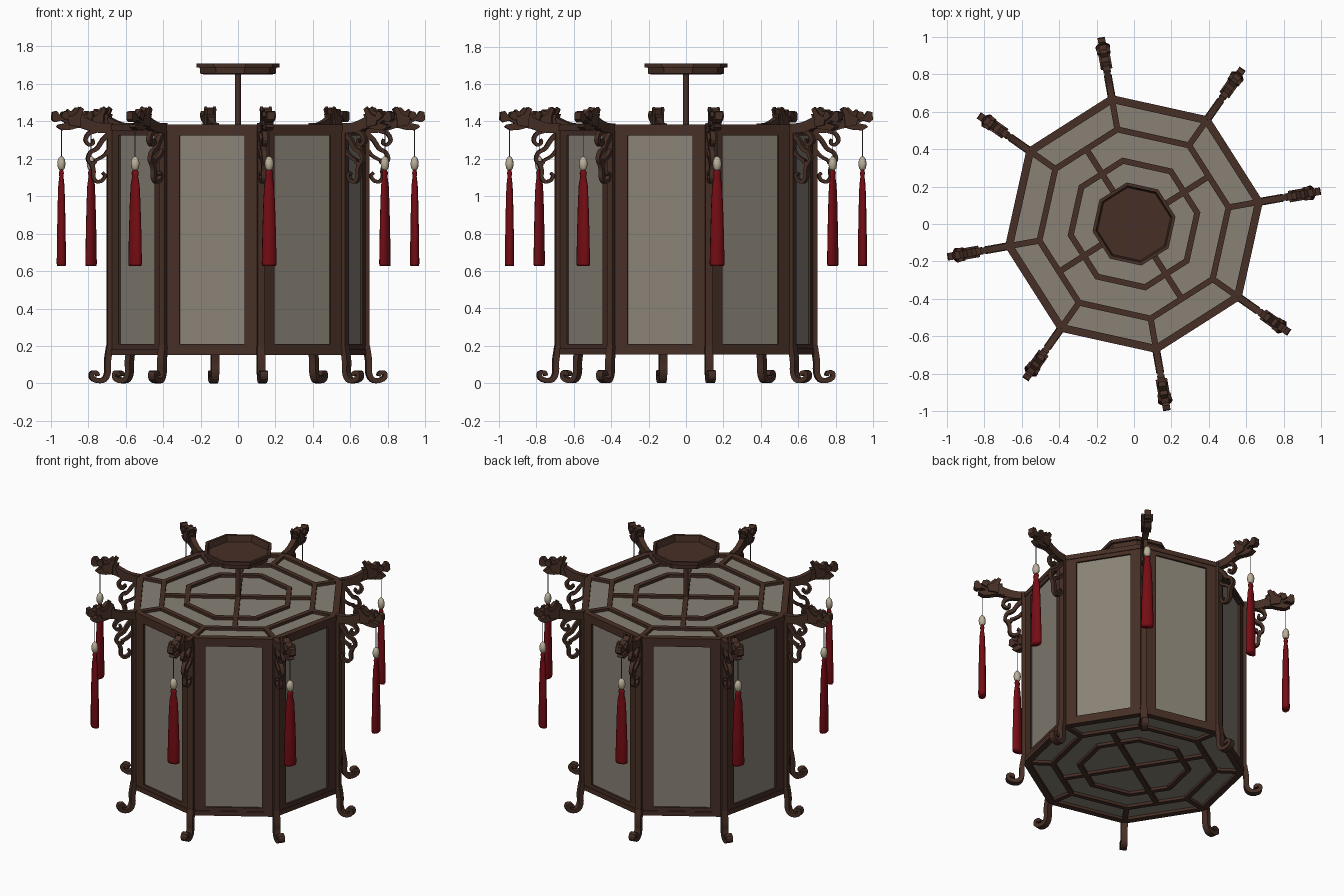
import bpy, bmesh, math
from mathutils import Vector, Matrix
from mathutils.geometry import interpolate_bezier

if "Cube" in bpy.data.objects:
    bpy.data.objects.remove(bpy.data.objects["Cube"])

def mat(name, rgb):
    m = bpy.data.materials.new(name)
    m.diffuse_color = (*rgb, 1)
    m.use_nodes = True
    m.node_tree.nodes["Principled BSDF"].inputs["Base Color"].default_value = m.diffuse_color
    return m

WOOD = mat("dark_wood", (0.062, 0.028, 0.019))
GLASS = mat("frosted_glass", (0.25, 0.222, 0.18))
RED = mat("red_silk", (0.18, 0.004, 0.007))
BEAD = mat("ivory_bead", (0.50, 0.43, 0.32))
CORD = mat("grey_cord", (0.12, 0.11, 0.10))
START = math.radians(10)
STEP = math.radians(45)

def finish(bm, name, m, smooth=False):
    bmesh.ops.recalc_face_normals(bm, faces=bm.faces)
    me = bpy.data.meshes.new(name)
    bm.to_mesh(me)
    bm.free()
    me.materials.append(m)
    for p in me.polygons:
        p.use_smooth = smooth
    ob = bpy.data.objects.new(name, me)
    bpy.context.collection.objects.link(ob)
    return ob

def around(ob, count=8, offset=0.0):
    """Repeat a part around the lantern axis."""
    for k in range(count):
        o = ob if k == 0 else ob.copy()
        if k:
            bpy.context.collection.objects.link(o)
        o.rotation_euler.z = START + offset + k * 2 * math.pi / count

def add_box(bm, x0, x1, y0, y1, z0, z1):
    c = Vector(((x0 + x1) / 2, (y0 + y1) / 2, (z0 + z1) / 2))
    s = Matrix.Diagonal((x1 - x0, y1 - y0, z1 - z0, 1))
    bmesh.ops.create_cube(bm, size=1, matrix=Matrix.Translation(c) @ s)

def add_prism(bm, pts, width, y=0.0):
    """Extrude an (r, z) outline sideways."""
    a = [bm.verts.new((r, y - width / 2, z)) for r, z in pts]
    b = [bm.verts.new((r, y + width / 2, z)) for r, z in pts]
    bm.faces.new(a)
    bm.faces.new(b[::-1])
    for i in range(len(pts)):
        j = (i + 1) % len(pts)
        bm.faces.new((a[i], b[i], b[j], a[j]))

def add_ribbon(bm, pts, t0, t1, width):
    """Smooth bar along an (r, z) path, thickness t0 to t1."""
    p = [Vector((r, 0, z)) for r, z in pts]
    p = [2 * p[0] - p[1]] + p + [2 * p[-1] - p[-2]]
    path = []
    for i in range(1, len(p) - 2):
        h0 = p[i] + (p[i + 1] - p[i - 1]) / 6
        h1 = p[i + 1] - (p[i + 2] - p[i]) / 6
        path += interpolate_bezier(p[i], h0, h1, p[i + 1], 4)[:-1]
    path.append(p[-2])
    rings, n = [], len(path)
    for i, c in enumerate(path):
        d = (path[min(i + 1, n - 1)] - path[max(i - 1, 0)]).normalized()
        nrm = Vector((-d.z, 0, d.x)) * (t0 + (t1 - t0) * i / (n - 1)) / 2
        side = Vector((0, width / 2, 0))
        rings.append([bm.verts.new(c + v) for v in
                      (nrm + side, nrm - side, -nrm - side, -nrm + side)])
    for a, b in zip(rings, rings[1:]):
        for i in range(4):
            j = (i + 1) % 4
            bm.faces.new((a[i], a[j], b[j], b[i]))
    bm.faces.new(rings[0])
    bm.faces.new(rings[-1][::-1])

def lathe(name, profile, m, x=0, z=0, segs=8, flat=1.0, smooth=False, turn=0.0):
    """Turned part; profile runs (radius, z); flat squeezes it in x."""
    bm = bmesh.new()
    rings = [[bm.verts.new((x + r * flat * math.cos(turn + i * 2 * math.pi / segs),
                            r * math.sin(turn + i * 2 * math.pi / segs), z + h))
              for i in range(segs)] for r, h in profile]
    for a, b in zip(rings, rings[1:]):
        for i in range(segs):
            j = (i + 1) % segs
            bm.faces.new((a[i], a[j], b[j], b[i]))
    bm.faces.new(rings[0][::-1])
    bm.faces.new(rings[-1])
    return finish(bm, name, m, smooth)

def octagon_ring(bm, R, w, z0, z1):
    """Flat octagonal band with outer corner radius R."""
    loops = []
    for r, z in ((R, z0), (R, z1), (R - w, z1), (R - w, z0)):
        loops.append([bm.verts.new((r * math.cos(i * STEP), r * math.sin(i * STEP), z))
                      for i in range(8)])
    for k in range(4):
        a, b = loops[k], loops[(k + 1) % 4]
        for i in range(8):
            j = (i + 1) % 8
            bm.faces.new((a[i], a[j], b[j], b[i]))

# Side walls: frame with a recessed pane
R = 0.695
AP = R * math.cos(STEP / 2)
HALF = R * math.sin(STEP / 2)
Z0, Z1 = 0.155, 1.38
G = 0.178
bm = bmesh.new()
for s in (-1, 1):
    add_box(bm, AP - 0.03, AP, *sorted((s * G, s * HALF)), Z0, Z1)
add_box(bm, AP - 0.03, AP, -G, G, Z0, 0.21)
add_box(bm, AP - 0.03, AP, -G, G, 1.325, Z1)
around(finish(bm, "wall_frame", WOOD), 8, STEP / 2)
bm = bmesh.new()
add_box(bm, AP - 0.022, AP - 0.012, -G, G, 0.21, 1.325)
around(finish(bm, "wall_pane", GLASS), 8, STEP / 2)

# Corner posts
bm = bmesh.new()
add_box(bm, 0.668, 0.71, -0.018, 0.018, Z0, Z1)
around(finish(bm, "corner_post", WOOD))

# Top and bottom lattices with panes
for name, z0, z1, zp in (("top", 1.352, 1.384, 1.362), ("bottom", 0.153, 0.185, 0.175)):
    bm = bmesh.new()
    octagon_ring(bm, 0.70, 0.045, z0, z1)
    octagon_ring(bm, 0.53, 0.034, z0, z1)
    octagon_ring(bm, 0.36, 0.034, z0, z1)
    finish(bm, name + "_lattice_rings", WOOD).rotation_euler.z = START
    bm = bmesh.new()
    add_box(bm, 0.51, 0.68, -0.016, 0.016, z0, z1)
    around(finish(bm, name + "_lattice_spoke", WOOD))
    bm = bmesh.new()
    add_box(bm, -0.475, 0.475, -0.016, 0.016, z0, z1 - 0.001)
    add_box(bm, -0.016, 0.016, -0.475, 0.475, z0, z1 - 0.001)
    finish(bm, name + "_lattice_cross", WOOD).rotation_euler.z = START + STEP / 2
    pane = lathe(name + "_pane", [(0.67, zp - 0.004), (0.67, zp + 0.004)], GLASS)
    pane.rotation_euler.z = START

# Hanging rod and dished ceiling plate
lathe("hanging_rod", [(0.016, 1.355), (0.016, 1.665)], WOOD, segs=12, smooth=False)
plate = lathe("ceiling_plate", [(0.185, 1.65), (0.205, 1.655), (0.208, 1.688), (0.225, 1.688),
              (0.225, 1.71), (0.207, 1.71), (0.198, 1.668)], WOOD)
plate.rotation_euler.z = START

# Curled feet
bm = bmesh.new()
add_ribbon(bm, [(0.695, 0.20), (0.708, 0.12), (0.708, 0.06), (0.725, 0.022), (0.76, 0.015),
                (0.793, 0.03), (0.793, 0.056), (0.768, 0.056), (0.762, 0.04)],
           0.034, 0.02, 0.042)
around(finish(bm, "curled_foot", WOOD))

# Beast-head arms: neck, head outline, side mane, horns
bm = bmesh.new()
add_ribbon(bm, [(0.68, 1.365), (0.75, 1.365), (0.81, 1.38), (0.87, 1.405)], 0.05, 0.06, 0.034)
add_prism(bm, [(0.82, 1.36), (0.87, 1.365), (0.91, 1.355), (0.955, 1.352), (0.985, 1.37),
               (0.975, 1.382), (0.935, 1.39), (0.96, 1.405), (0.995, 1.395), (1.012, 1.41),
               (1.008, 1.45), (0.985, 1.455), (0.97, 1.435), (0.945, 1.44), (0.925, 1.465),
               (0.905, 1.45), (0.88, 1.475), (0.855, 1.465), (0.865, 1.435), (0.83, 1.44),
               (0.84, 1.41)], 0.04)
for s in (-1, 1):
    add_prism(bm, [(0.935, 1.405), (0.965, 1.425), (0.955, 1.45), (0.93, 1.455), (0.92, 1.43)],
              0.018, s * 0.027)
    add_prism(bm, [(0.86, 1.37), (0.92, 1.38), (0.93, 1.42), (0.885, 1.44), (0.86, 1.478),
                   (0.84, 1.465), (0.855, 1.43)], 0.014, s * 0.024)
around(finish(bm, "beast_head_arm", WOOD))

# Scroll brackets below the arms
bm = bmesh.new()
add_ribbon(bm, [(0.77, 1.35), (0.81, 1.335), (0.828, 1.30), (0.808, 1.275), (0.785, 1.285),
                (0.79, 1.305)], 0.024, 0.014, 0.026)
add_ribbon(bm, [(0.70, 1.335), (0.735, 1.30), (0.765, 1.255), (0.80, 1.235), (0.815, 1.20),
                (0.80, 1.175), (0.775, 1.18), (0.775, 1.20)], 0.026, 0.014, 0.026)
add_ribbon(bm, [(0.80, 1.185), (0.785, 1.14), (0.785, 1.10), (0.765, 1.078), (0.735, 1.085),
                (0.722, 1.11), (0.735, 1.125)], 0.024, 0.015, 0.026)
add_ribbon(bm, [(0.70, 1.25), (0.73, 1.215), (0.775, 1.19)], 0.02, 0.016, 0.024)
around(finish(bm, "scroll_bracket", WOOD))

# Tassels: cord, bead, flattened silk skirt
T = 0.958
around(lathe("tassel_cord", [(0.0025, 1.19), (0.0025, 1.37)], CORD, x=T, segs=6))
around(lathe("tassel_bead", [(0.008, 1.135), (0.021, 1.15), (0.025, 1.175), (0.02, 1.198),
                             (0.008, 1.212)], BEAD, x=T, segs=10, flat=0.9, smooth=True))
around(lathe("tassel_skirt", [(0.038, 0.628), (0.041, 0.64), (0.037, 0.82), (0.032, 0.97),
                              (0.027, 1.06), (0.018, 1.105), (0.022, 1.125), (0.012, 1.145)],
             RED, x=T, segs=10, flat=0.62, smooth=True))
